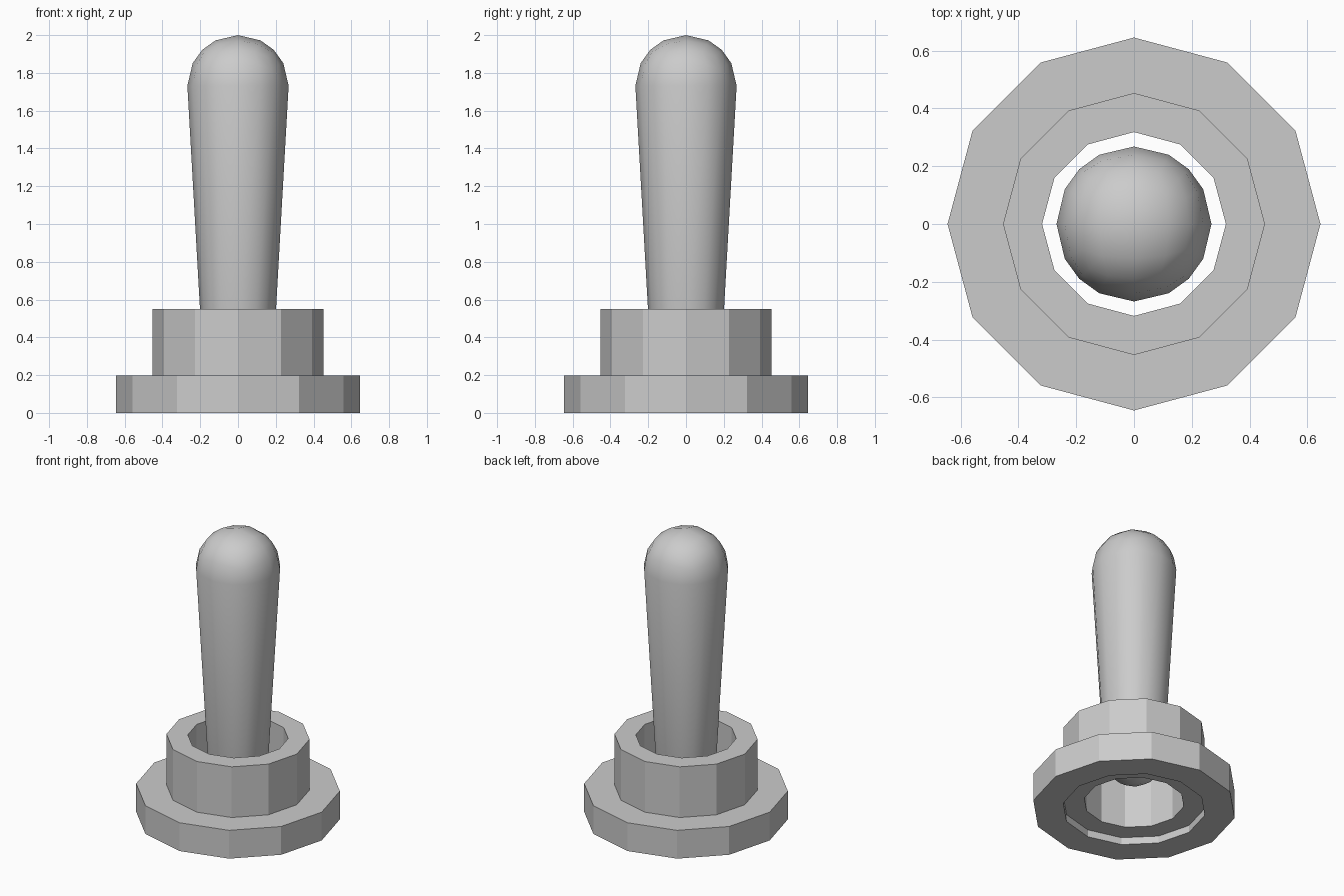
import bpy, bmesh
from math import sin, cos, tau
from mathutils import Vector

default = bpy.data.objects.get("Cube")
if default:
    bpy.data.objects.remove(default, do_unlink=True)

grey = bpy.data.materials.new("light_grey")
grey.use_nodes = True
colour = (0.6, 0.6, 0.6, 1)
grey.diffuse_color = colour
grey.node_tree.nodes["Principled BSDF"].inputs["Base Color"].default_value = colour


def add_object(name, bm, smooth=False):
    bmesh.ops.recalc_face_normals(bm, faces=bm.faces)
    for face in bm.faces:
        face.smooth = smooth
    mesh = bpy.data.meshes.new(name)
    bm.to_mesh(mesh)
    bm.free()
    mesh.materials.append(grey)
    obj = bpy.data.objects.new(name, mesh)
    bpy.context.collection.objects.link(obj)
    return obj


def ring(name, inner, outer, bottom, top, sides=12):
    """Flat-sided tube with a rectangular section."""
    bm = bmesh.new()
    section = [(inner, bottom), (outer, bottom), (outer, top), (inner, top)]
    loops = [[bm.verts.new((r * cos(tau * i / sides), r * sin(tau * i / sides), z))
              for r, z in section] for i in range(sides)]
    for i in range(sides):
        a, b = loops[i], loops[(i + 1) % sides]
        for k in range(4):
            n = (k + 1) % 4
            bm.faces.new((a[k], b[k], b[n], a[n]))
    return add_object(name, bm)


def tapered_capsule(name, low_r, low_z, high_r, high_z):
    """Ball made from a gridded cube, split at its equator and drawn apart."""
    bm = bmesh.new()
    bmesh.ops.create_cube(bm, size=2)
    bmesh.ops.subdivide_edges(bm, edges=bm.edges, cuts=3, use_grid_fill=True)
    for v in bm.verts:
        v.co.normalize()
    equator = [e for e in bm.edges if all(abs(v.co.z) < 0.001 for v in e.verts)]
    bmesh.ops.split_edges(bm, edges=equator)
    lower = {v for f in bm.faces if f.calc_center_median().z < 0 for v in f.verts}
    for v in bm.verts:
        r, z = (low_r, low_z) if v in lower else (high_r, high_z)
        v.co = v.co * r + Vector((0, 0, z))
    rims = [e for e in bm.edges if e.is_boundary]
    bmesh.ops.bridge_loops(bm, edges=rims)
    return add_object(name, bm, smooth=True)


# Base washer, threaded-collar sleeve and lever
ring("base_washer", 0.453, 0.645, 0, 0.197)
ring("collar", 0.318, 0.453, 0.05, 0.55)
tapered_capsule("lever", 0.192, 0.385, 0.268, 1.732)
